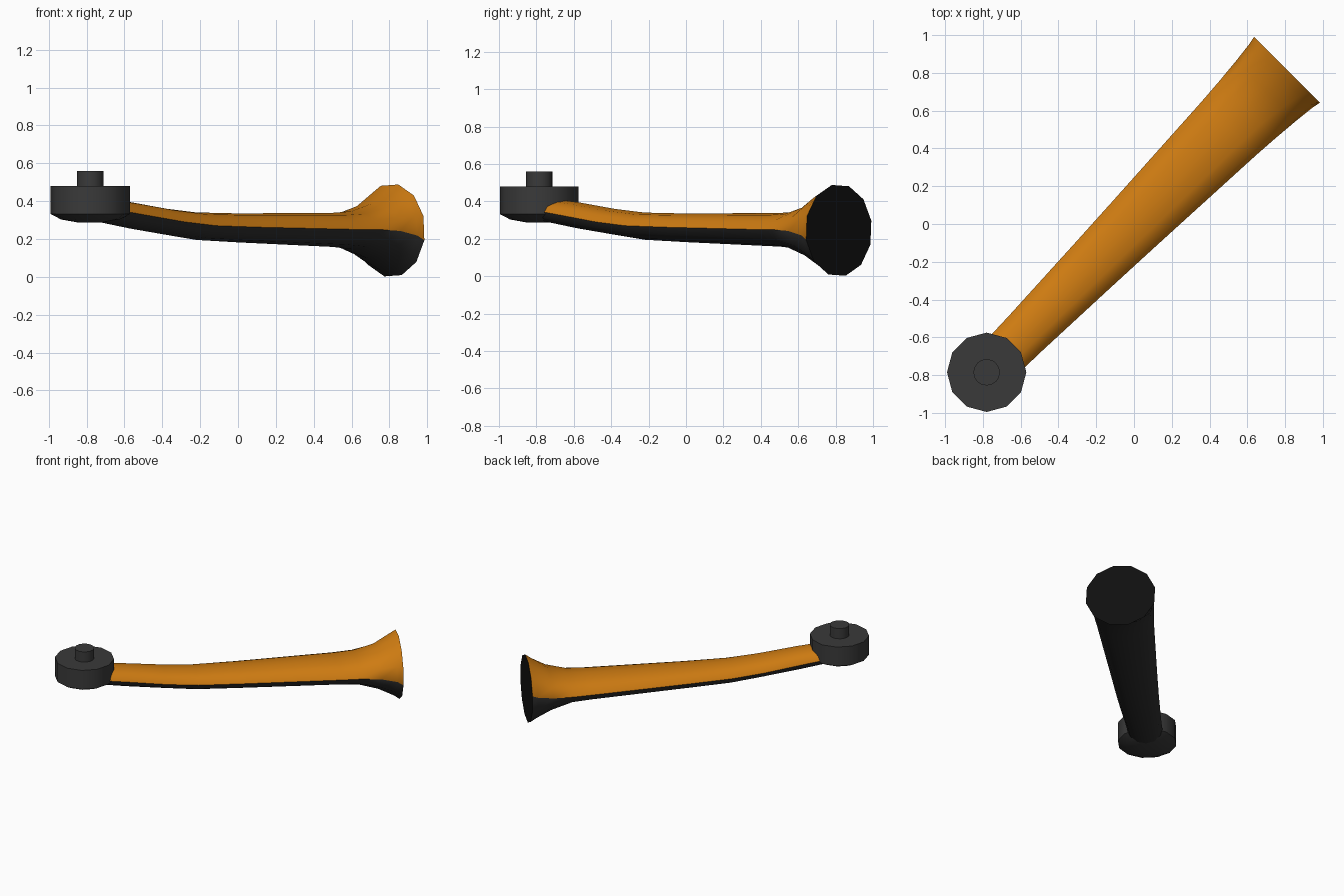
import bpy, bmesh, math

if "Cube" in bpy.data.objects:
    bpy.data.objects.remove(bpy.data.objects["Cube"])

def material(name, rgb):
    m = bpy.data.materials.new(name)
    m.diffuse_color = (*rgb, 1)
    m.use_nodes = True
    m.node_tree.nodes["Principled BSDF"].inputs["Base Color"].default_value = m.diffuse_color
    return m

ORANGE = material("orange grip", (0.62, 0.20, 0.006))
CHARCOAL = material("charcoal underside", (0.028, 0.028, 0.028))
GREY = material("dark grey head", (0.042, 0.042, 0.042))
BLACK = material("black end", (0.005, 0.005, 0.005))
SIDES = 12

def loft(name, rings, mats, face_mat):
    """Skin closed rings of points, cap both ends, shade smooth by angle."""
    bm = bmesh.new()
    loops = [[bm.verts.new(p) for p in ring] for ring in rings]
    n = len(loops[0])
    for a, b in zip(loops, loops[1:]):
        for i in range(n):
            j = (i + 1) % n
            bm.faces.new((a[i], a[j], b[j], b[i])).material_index = face_mat(i)
    bm.faces.new(loops[0]).material_index = face_mat(None)
    bm.faces.new(loops[-1]).material_index = face_mat(None)
    bmesh.ops.recalc_face_normals(bm, faces=bm.faces)
    me = bpy.data.meshes.new(name)
    bm.to_mesh(me)
    bm.free()
    for m in mats:
        me.materials.append(m)
    ob = bpy.data.objects.new(name, me)
    bpy.context.collection.objects.link(ob)
    bpy.ops.object.select_all(action='DESELECT')
    ob.select_set(True)
    bpy.context.view_layer.objects.active = ob
    bpy.ops.object.shade_smooth_by_angle(angle=math.radians(40))
    return ob

# Diagonal handle: place on axis, half width, top z, side seam z, bottom z, twist
stations = [
    (-0.76, 0.120, 0.420, 0.360, 0.295, 0),
    (-0.57, 0.128, 0.395, 0.325, 0.255, 0),
    (-0.38, 0.140, 0.360, 0.290, 0.222, 0),
    (-0.22, 0.150, 0.340, 0.270, 0.195, 0),
    (0.00, 0.165, 0.335, 0.262, 0.182, 0),
    (0.50, 0.202, 0.338, 0.250, 0.158, 0),
    (0.60, 0.212, 0.346, 0.250, 0.146, 0),
    (0.70, 0.225, 0.388, 0.250, 0.095, 3),
    (0.78, 0.240, 0.465, 0.248, 0.030, 8),
    (0.81, 0.252, 0.493, 0.245, -0.003, 12),
]

def section(a, half, top, mid, bottom, twist):
    ring = []
    for i in range(SIDES):
        t = 2 * math.pi * i / SIDES - math.radians(twist)
        s = half * math.cos(t) * math.sqrt(0.5)
        h = top - mid if math.sin(t) > 0 else mid - bottom
        ring.append((a + s, a * 1.008 - s, mid + h * math.sin(t)))
    return ring

# Upper half orange, lower half charcoal, ends black
loft("handle", [section(*s) for s in stations], [ORANGE, CHARCOAL, BLACK],
     lambda i: 2 if i is None else (0 if i < SIDES // 2 else 1))

def turned(name, profile, sides):
    """Vertical turned part at the head end."""
    rings = [[(-0.78 + r * math.cos(2 * math.pi * i / sides),
               -0.785 + r * math.sin(2 * math.pi * i / sides), z)
              for i in range(sides)] for r, z in profile]
    return loft(name, rings, [GREY], lambda i: 0)

# Round head with chamfered underside, and its drive stub
turned("head", [(0.06, 0.286), (0.155, 0.303), (0.21, 0.332), (0.21, 0.48)], 12)
turned("drive_stub", [(0.07, 0.47), (0.07, 0.56)], 16)
